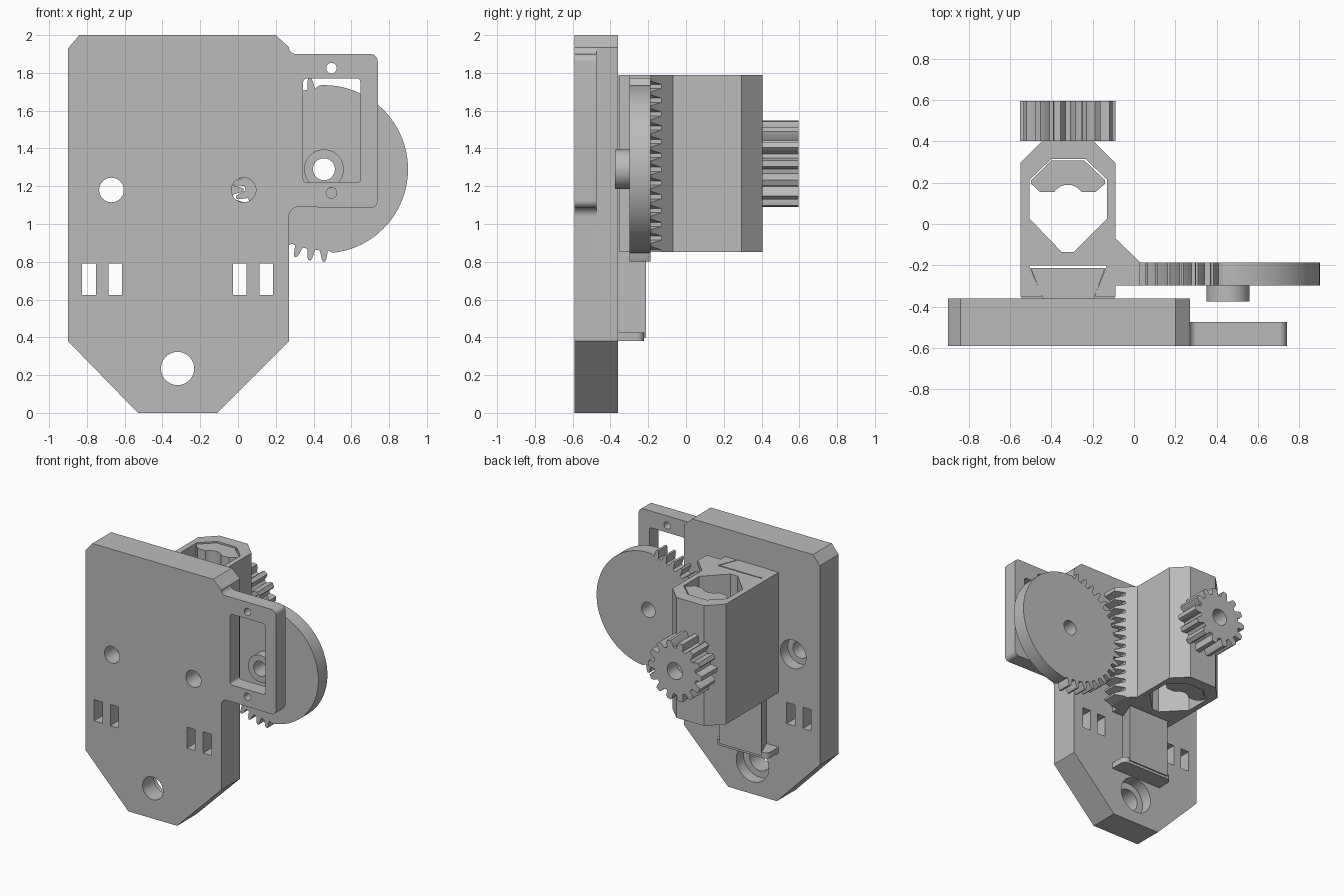
import bpy, bmesh
from math import sin, cos, radians

cube = bpy.data.objects.get("Cube")
if cube:
    bpy.data.objects.remove(cube)

grey = bpy.data.materials.new("plain grey")
grey.use_nodes = True
colour = (0.5, 0.5, 0.5, 1)
grey.diffuse_color = colour
grey.node_tree.nodes["Principled BSDF"].inputs["Base Color"].default_value = colour


def polar(cx, cy, r, deg):
    return cx + r * cos(radians(deg)), cy + r * sin(radians(deg))


def arc(cx, cy, r, start, end, n=8):
    return [polar(cx, cy, r, start + (end - start) * i / n) for i in range(n + 1)]


def circle(cx, cy, r, n=48):
    return arc(cx, cy, r, 0, 360, n)[:-1]


def rect(x0, x1, y0, y1, r=0):
    if not r:
        return [(x0, y0), (x1, y0), (x1, y1), (x0, y1)]
    return (arc(x0 + r, y0 + r, r, 180, 270) + arc(x1 - r, y0 + r, r, 270, 360)
            + arc(x1 - r, y1 - r, r, 0, 90) + arc(x0 + r, y1 - r, r, 90, 180))


def prism(name, axis, lo, hi, *loops):
    """Extrude 2D loops along y (loops in x, z) or along z (loops in x, y)."""
    bm = bmesh.new()
    for loop in loops:
        rings = []
        for d in (lo, hi):
            rings.append([bm.verts.new((a, d, b) if axis == "y" else (a, b, d))
                          for a, b in loop])
        bm.faces.new(rings[0])
        bm.faces.new(rings[1])
        for i in range(len(loop)):
            j = (i + 1) % len(loop)
            bm.faces.new((rings[0][i], rings[0][j], rings[1][j], rings[1][i]))
    bmesh.ops.recalc_face_normals(bm, faces=bm.faces[:])
    mesh = bpy.data.meshes.new(name)
    bm.to_mesh(mesh)
    bm.free()
    mesh.materials.append(grey)
    obj = bpy.data.objects.new(name, mesh)
    bpy.context.collection.objects.link(obj)
    return obj


def boolean(obj, other, operation="DIFFERENCE"):
    bpy.context.view_layer.objects.active = obj
    mod = obj.modifiers.new("boolean", "BOOLEAN")
    mod.operation, mod.solver, mod.object = operation, "EXACT", other
    bpy.ops.object.modifier_apply(modifier=mod.name)
    bpy.data.objects.remove(other)


def cut(obj, axis, lo, hi, *loops):
    boolean(obj, prism("cutter", axis, lo, hi, *loops))


# Mounting plate with the motor bracket on its left
outline = [(-0.84, 2), (-0.9, 1.93), (-0.9, 0.38), (-0.53, 0), (-0.11, 0), (0.27, 0.38)]
outline += arc(0.32, 1.04, 0.05, 180, 90)
outline += arc(0.7, 1.125, 0.04, -90, 0)
outline += arc(0.7, 1.86, 0.04, 0, 90)
outline += arc(0.305, 1.935, 0.035, 270, 180)
outline += [(0.2, 2)]
plate = prism("mounting_plate", "y", -0.59, -0.36, outline)
cut(plate, "y", -0.475, -0.2, rect(0.27, 1, 0.9, 1.97))

# Plate holes: bolt holes with counterbores, strap slots, motor window and screws
bolts = [(-0.67, 1.18, 0.065, 0.11), (0.03, 1.18, 0.065, 0.11), (-0.32, 0.235, 0.088, 0.14)]
slots = [rect(x, x + 0.072, 0.625, 0.79) for x in (-0.825, -0.685, -0.027, 0.113)]
screws = [circle(0.495, z, 0.028, 24) for z in (1.165, 1.825)]
cut(plate, "y", -0.7, -0.2, *[circle(x, z, r) for x, z, r, _ in bolts], *slots, *screws,
    rect(0.345, 0.648, 1.22, 1.77, 0.02))
cut(plate, "y", -0.45, -0.2, *[circle(x, z, r) for x, z, _, r in bolts])

# Dovetail rail and its foot stop
rail = prism("dovetail_rail", "z", 0.4, 1.785,
             [(-0.5, -0.212), (-0.14, -0.212), (-0.195, -0.362), (-0.44, -0.362)])
foot = prism("rail_foot", "z", 0.38, 0.425,
             [(-0.545, -0.362), (-0.095, -0.362)]
             + arc(-0.135, -0.262, 0.04, 0, 90) + arc(-0.505, -0.262, 0.04, 90, 180))

# Sliding carriage with side arm
carriage = prism("sliding_carriage", "z", 0.853, 1.788, [
    (-0.55, -0.352), (-0.09, -0.352), (-0.09, -0.298), (0.03, -0.298), (0.03, -0.185),
    (-0.09, -0.07), (-0.09, 0.295), (-0.2, 0.405), (-0.44, 0.405), (-0.55, 0.295)])
cut(carriage, "z", 0.5, 2, [
    (-0.508, -0.2), (-0.132, -0.2), (-0.187, -0.34), (-0.187, -0.4),
    (-0.448, -0.4), (-0.448, -0.34)])
cut(carriage, "z", 0.5, 2, [
    (-0.4, 0.315), (-0.235, 0.315), (-0.13, 0.215), (-0.13, 0.025),
    (-0.29, -0.135), (-0.35, -0.135), (-0.505, 0.025), (-0.505, 0.215)])
cut(carriage, "y", 0.25, 0.5, circle(-0.32, 1.32, 0.035, 24))

# Rack teeth: notches along the arm edge
pitch = 0.073
notches = []
for k in range(-6, 7):
    z = 1.29 + k * pitch
    notches.append([(-0.027, z - 0.011), (-0.027, z + 0.011),
                    (0.034, z + 0.03), (0.034, z - 0.03)])
cut(carriage, "y", -0.32, -0.03, *notches)

# Clamp pad inside the carriage
clamp = prism("clamp_pad", "z", 0.86, 1.78,
              [(-0.4, 0.307), (-0.24, 0.307), (-0.14, 0.212), (-0.14, 0.195), (-0.185, 0.155)]
              + arc(-0.32, 0.11, 0.08, 34, 146, 12)
              + [(-0.455, 0.155), (-0.498, 0.195), (-0.498, 0.212)])

# Drive gear: teeth on the rack side, plain rim on the other
cx, cz = 0.455, 1.29
profile = []
for i in range(40):
    a = 99 + 9 * i
    if i < 20:
        teeth = ((-2.8, 0.43), (-1.5, 0.475), (-0.8, 0.488),
                 (0.8, 0.488), (1.5, 0.475), (2.8, 0.43))
    else:
        teeth = ((-3, 0.445), (0, 0.445), (3, 0.445))
    profile += [polar(cx, cz, r, a + d) for d, r in teeth]
gear = prism("drive_gear", "y", -0.298, -0.187, profile)
boolean(gear, prism("hub", "y", -0.375, -0.25, circle(cx, cz, 0.105)), "UNION")
cut(gear, "y", -0.5, 0, circle(cx, cz, 0.058))

# Toothed clamp knob with recessed bore
kx, kz = -0.32, 1.32
profile = []
for i in range(14):
    a = i * 360 / 14
    profile += [polar(kx, kz, r, a + d) for d, r in
                ((-9, 0.18), (-6.5, 0.215), (-4, 0.232), (4, 0.232), (6.5, 0.215), (9, 0.18))]
knob = prism("clamp_knob", "y", 0.403, 0.595, profile)
cut(knob, "y", 0.3, 0.7, circle(kx, kz, 0.035, 24))
cut(knob, "y", 0.48, 0.7, circle(kx, kz, 0.065, 32))

# Smooth round surfaces, keep hard edges
bpy.ops.object.select_all(action="DESELECT")
for obj in (plate, rail, foot, carriage, clamp, gear, knob):
    obj.select_set(True)
bpy.context.view_layer.objects.active = plate
bpy.ops.object.shade_smooth_by_angle(angle=radians(25))
